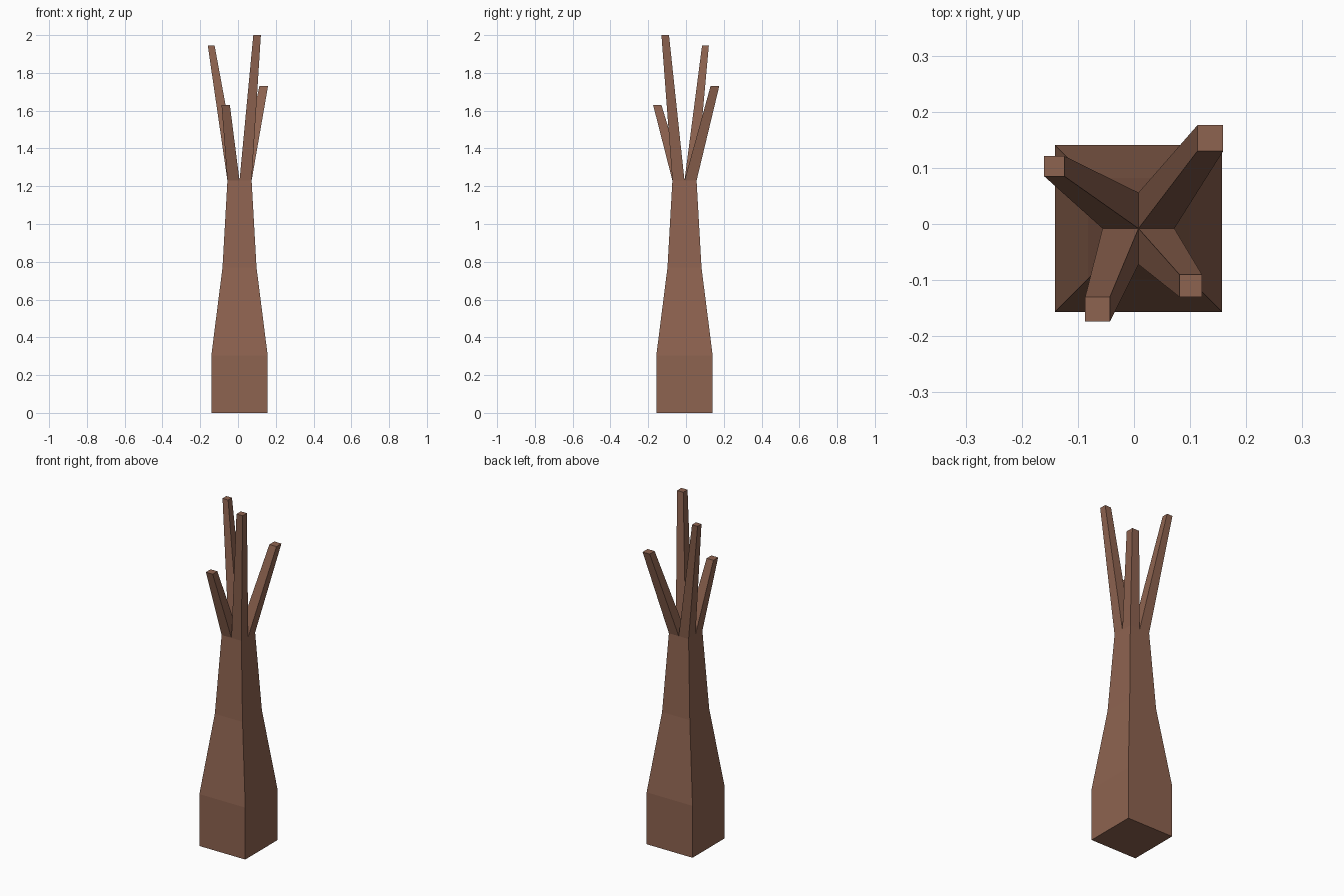
import bpy
import bmesh

if "Cube" in bpy.data.objects:
    bpy.data.objects.remove(bpy.data.objects["Cube"])

CX, CY = 0.008, -0.008
# Unit square outline: corners alternate with edge midpoints
OUTLINE = [(-1, -1), (0, -1), (1, -1), (1, 0), (1, 1), (0, 1), (-1, 1), (-1, 0)]
# Trunk levels: height, half width
LEVELS = [(0, 0.149), (0.305, 0.149), (0.77, 0.09), (1.23, 0.064)]
# Branch tips, one per trunk corner: centre x, y, z, half width
TIPS = [
    (-0.065, -0.152, 1.63, 0.022),
    (0.101, -0.110, 2.00, 0.020),
    (0.136, 0.153, 1.73, 0.023),
    (-0.142, 0.103, 1.945, 0.018),
]

bm = bmesh.new()


def bridge(lower, upper):
    n = len(lower)
    for i in range(n):
        j = (i + 1) % n
        bm.faces.new((lower[i], lower[j], upper[j], upper[i]))


# Tapered trunk
rings = [[bm.verts.new((CX + x * h, CY + y * h, z)) for x, y in OUTLINE]
         for z, h in LEVELS]
bm.faces.new(reversed(rings[0]))
for low, high in zip(rings, rings[1:]):
    bridge(low, high)

# Four branches, each growing out of one quarter of the trunk top
top = rings[-1]
centre = bm.verts.new((CX, CY, LEVELS[-1][0]))
for k, (tx, ty, tz, h) in enumerate(TIPS):
    c = 2 * k
    base = [top[c], top[(c + 1) % 8], centre, top[c - 1]]
    sx, sy = OUTLINE[c]
    mx, my = OUTLINE[(c + 1) % 8]
    nx, ny = OUTLINE[c - 1]
    # Midpoint directions map onto the tip corner beside the outer corner
    offsets = [(sx, sy),
               (mx or -sx, my or -sy),
               (-sx, -sy),
               (nx or -sx, ny or -sy)]
    tip = [bm.verts.new((tx + ox * h, ty + oy * h, tz)) for ox, oy in offsets]
    bridge(base, tip)
    bm.faces.new(tip)

bmesh.ops.recalc_face_normals(bm, faces=bm.faces)
mesh = bpy.data.meshes.new("tree_trunk")
bm.to_mesh(mesh)
bm.free()

# Brown bark
bark = bpy.data.materials.new("bark")
bark.diffuse_color = (0.27, 0.125, 0.08, 1)
bark.use_nodes = True
bark.node_tree.nodes["Principled BSDF"].inputs["Base Color"].default_value = bark.diffuse_color
mesh.materials.append(bark)
bpy.context.collection.objects.link(bpy.data.objects.new("tree_trunk", mesh))
